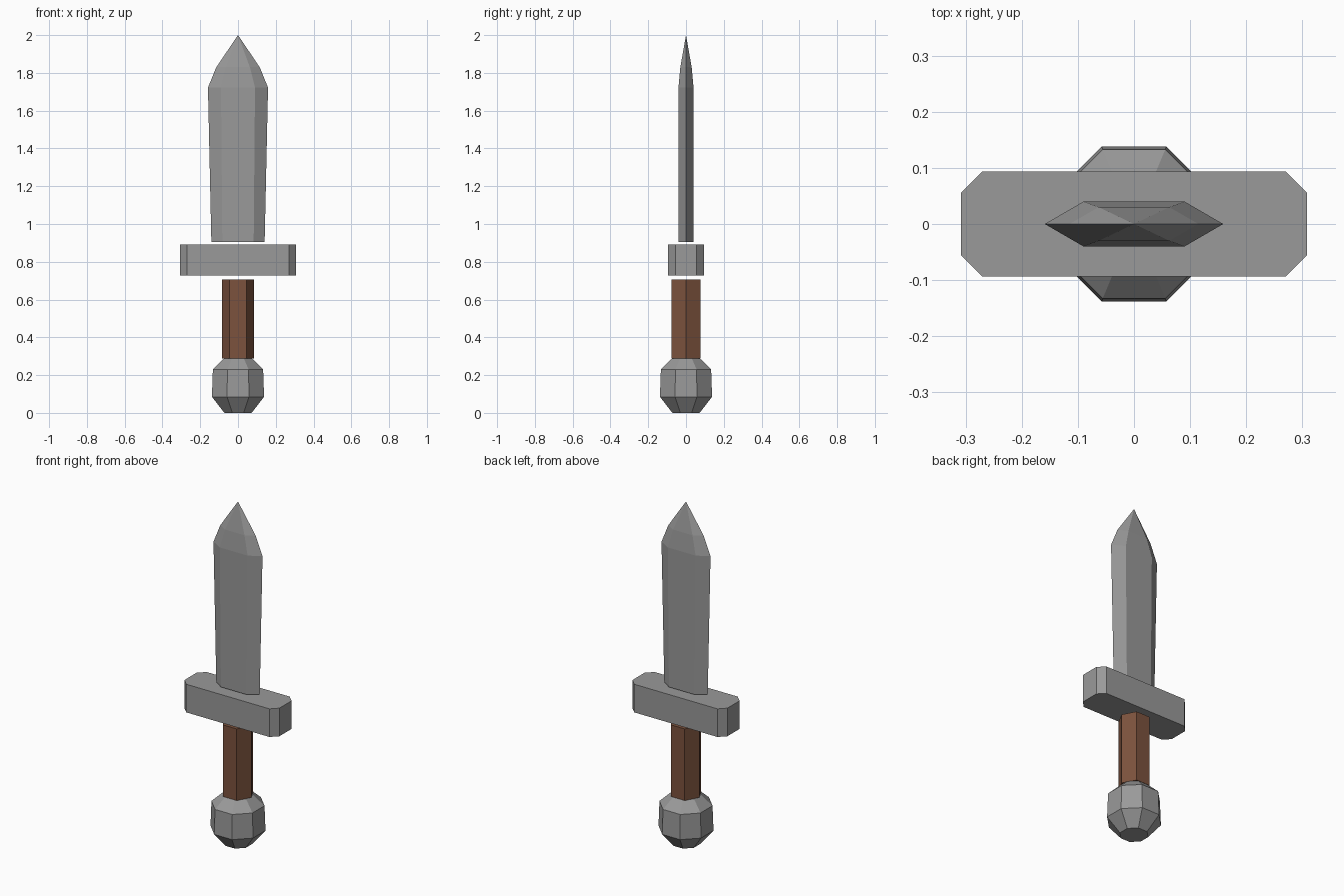
import bpy
import bmesh

cube = bpy.data.objects.get("Cube")
if cube:
    bpy.data.objects.remove(cube, do_unlink=True)


def make_material(name, rgb):
    mat = bpy.data.materials.new(name)
    mat.use_nodes = True
    color = (*rgb, 1.0)
    mat.diffuse_color = color
    bsdf = mat.node_tree.nodes["Principled BSDF"]
    bsdf.inputs["Base Color"].default_value = color
    bsdf.inputs["Roughness"].default_value = 0.8
    return mat


def hexagon(w, ridge, d):
    """Six-sided section, pointed at left and right."""
    return [(w, 0), (ridge, d), (-ridge, d), (-w, 0), (-ridge, -d), (ridge, -d)]


def cut_box(w, d, c):
    """Rectangle with its four corners cut by c."""
    return [(w, d - c), (w - c, d), (c - w, d), (-w, d - c),
            (-w, c - d), (c - w, -d), (w - c, -d), (w, c - d)]


def loft(name, sections, mat, tip=None):
    """Join (z, outline) sections into a closed solid, optionally ending in a point."""
    bm = bmesh.new()
    rings = [[bm.verts.new((x, y, z)) for x, y in pts] for z, pts in sections]
    n = len(rings[0])
    for low, high in zip(rings, rings[1:]):
        for i in range(n):
            j = (i + 1) % n
            bm.faces.new((low[i], low[j], high[j], high[i]))
    bm.faces.new(rings[0][::-1])
    if tip is None:
        bm.faces.new(rings[-1])
    else:
        point = bm.verts.new((0, 0, tip))
        for i in range(n):
            bm.faces.new((rings[-1][i], rings[-1][(i + 1) % n], point))
    bmesh.ops.recalc_face_normals(bm, faces=bm.faces[:])
    mesh = bpy.data.meshes.new(name)
    bm.to_mesh(mesh)
    bm.free()
    mesh.materials.append(mat)
    obj = bpy.data.objects.new(name, mesh)
    bpy.context.collection.objects.link(obj)
    return obj


steel = make_material("grey steel", (0.32, 0.32, 0.32))
leather = make_material("brown leather", (0.2, 0.085, 0.047))

# Rounded pommel: chamfered square sections
loft("pommel", [(z, cut_box(r, r, r * 0.58)) for z, r in
                ((0, 0.072), (0.085, 0.138), (0.23, 0.133), (0.287, 0.075))], steel)

# Six-sided grip
grip = hexagon(0.086, 0.045, 0.076)
loft("grip", [(0.287, grip), (0.707, grip)], leather)

# Crossguard with cut corners
guard = cut_box(0.308, 0.094, 0.038)
loft("crossguard", [(0.727, guard), (0.892, guard)], steel)

# Blade, widening upward and closing to a point
loft("blade", [(0.905, hexagon(0.141, 0.083, 0.04)),
               (1.722, hexagon(0.159, 0.09, 0.04)),
               (1.83, hexagon(0.115, 0.063, 0.03))], steel, tip=2.0)
